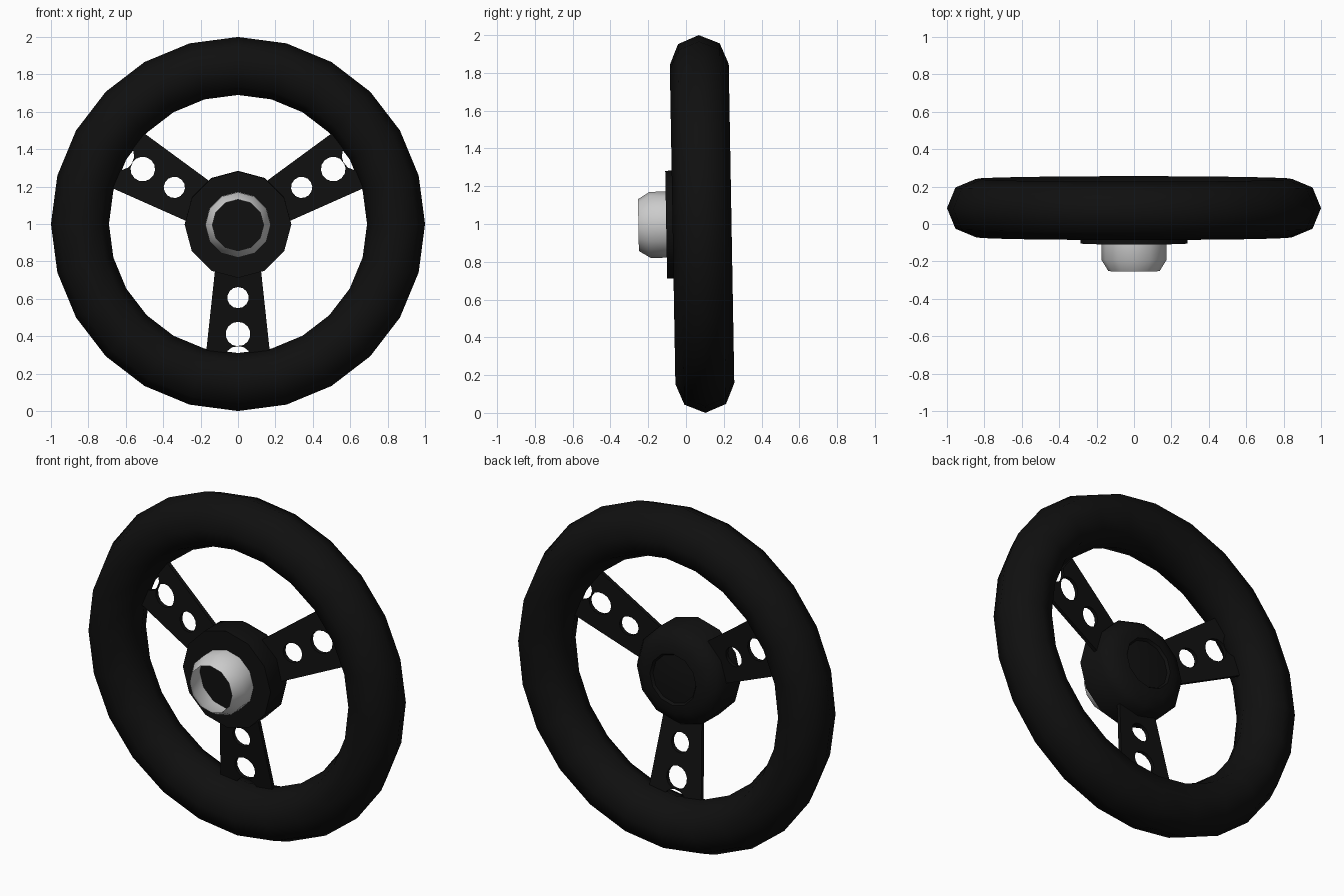
import bpy, bmesh
from math import sin, cos, pi, radians
from mathutils import Matrix

if "Cube" in bpy.data.objects:
    bpy.data.objects.remove(bpy.data.objects["Cube"])

# whole wheel leans slightly about the rim centre
CY = 0.085
TILT = Matrix.Translation((0, CY, 1.0)) @ Matrix.Rotation(radians(1.0), 4, 'X')

black = bpy.data.materials.new("black")
black.diffuse_color = (0.005, 0.005, 0.005, 1)
black.use_nodes = True
black.node_tree.nodes["Principled BSDF"].inputs["Base Color"].default_value = black.diffuse_color


def finish(ob, mat, angle):
    ob.data.transform(TILT)
    if mat:
        ob.data.materials.clear()
        ob.data.materials.append(mat)
    bpy.ops.object.select_all(action='DESELECT')
    ob.select_set(True)
    bpy.context.view_layer.objects.active = ob
    bpy.ops.object.shade_smooth_by_angle(angle=radians(angle))


def lathe(name, profile, sides, closed=False, mat=None, angle=35):
    """Revolve (radius, y) points about the y axis."""
    bm = bmesh.new()
    rings = []
    for r, y in profile:
        rings.append([bm.verts.new((r * cos(2 * pi * i / sides), y - CY,
                                    r * sin(2 * pi * i / sides))) for i in range(sides)])
    pairs = list(zip(rings, rings[1:]))
    if closed:
        pairs.append((rings[-1], rings[0]))
    for a, b in pairs:
        for i in range(sides):
            j = (i + 1) % sides
            bm.faces.new((a[i], a[j], b[j], b[i]))
    bmesh.ops.remove_doubles(bm, verts=bm.verts, dist=1e-5)
    bmesh.ops.recalc_face_normals(bm, faces=bm.faces)
    me = bpy.data.meshes.new(name)
    bm.to_mesh(me)
    bm.free()
    ob = bpy.data.objects.new(name, me)
    bpy.context.collection.objects.link(ob)
    finish(ob, mat, angle)


def spoke(name, angle):
    """Flat tapered plate with three holes, dished towards the hub."""
    cu = bpy.data.curves.new(name, 'CURVE')
    cu.dimensions = '2D'
    cu.fill_mode = 'BOTH'
    cu.extrude = 0.011
    outlines = [[(0.2, -0.118), (0.84, -0.187), (0.84, 0.187), (0.2, 0.118)]]
    for d, r in ((0.393, 0.057), (0.588, 0.066), (0.727, 0.075)):
        outlines.append([(d + r * cos(2 * pi * i / 14), r * sin(2 * pi * i / 14))
                         for i in range(14)])
    for pts in outlines:
        s = cu.splines.new('POLY')
        s.points.add(len(pts) - 1)
        for p, (x, y) in zip(s.points, pts):
            p.co = (x, y, 0, 1)
        s.use_cyclic_u = True
    tmp = bpy.data.objects.new(name + "_outline", cu)
    bpy.context.collection.objects.link(tmp)
    bpy.context.view_layer.update()
    dg = bpy.context.evaluated_depsgraph_get()
    me = bpy.data.meshes.new_from_object(tmp.evaluated_get(dg))
    bpy.data.objects.remove(tmp)
    c, s = cos(angle), sin(angle)
    me.transform(Matrix(((c, -s, 0, 0), (0.15, 0, -1, -0.1085), (s, c, 0, 0), (0, 0, 0, 1))))
    ob = bpy.data.objects.new(name, me)
    bpy.context.collection.objects.link(ob)
    finish(ob, black, 30)


# grip rim: octagonal section
lathe("rim", [(0.845 + 0.155 * cos(k * pi / 4), CY + 0.156 * sin(k * pi / 4))
              for k in range(8)], 24, closed=True, mat=black, angle=60)

# hub with rounded rear edge and shallow centre button
lathe("hub", [(0, -0.105), (0.285, -0.105), (0.285, 0.045), (0.255, 0.09), (0.2, 0.117),
              (0.15, 0.122), (0.14, 0.107), (0.08, 0.115), (0, 0.117)], 12, mat=black)

# open metal column sleeve
lathe("column_sleeve", [(0.175, -0.1), (0.175, -0.19), (0.137, -0.252)], 12)

# three spokes
for n, a in (("right", 30), ("left", 150), ("lower", 270)):
    spoke(n + "_spoke", radians(a))
